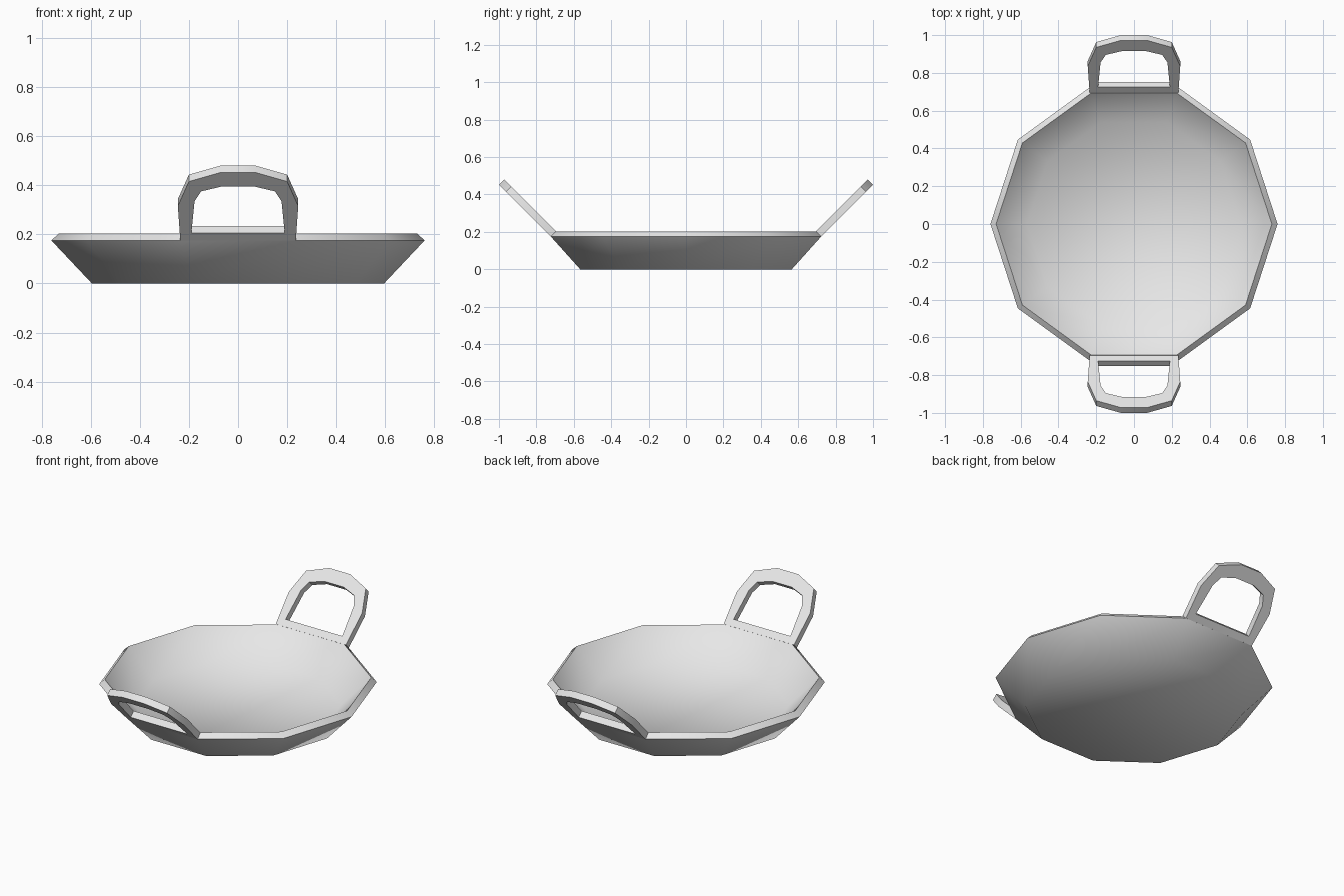
import bpy, bmesh, math

cube = bpy.data.objects.get("Cube")
if cube:
    bpy.data.objects.remove(cube, do_unlink=True)

metal = bpy.data.materials.new("plain_grey")
metal.use_nodes = True
metal.diffuse_color = (0.8, 0.8, 0.8, 1)
metal.node_tree.nodes["Principled BSDF"].inputs["Base Color"].default_value = (0.8, 0.8, 0.8, 1)


def finish(name, bm, angle):
    """Turn a bmesh into a shaded object."""
    bmesh.ops.recalc_face_normals(bm, faces=bm.faces)
    mesh = bpy.data.meshes.new(name)
    bm.to_mesh(mesh)
    bm.free()
    mesh.materials.append(metal)
    obj = bpy.data.objects.new(name, mesh)
    bpy.context.collection.objects.link(obj)
    bpy.ops.object.select_all(action='DESELECT')
    obj.select_set(True)
    bpy.context.view_layer.objects.active = obj
    bpy.ops.object.shade_smooth_by_angle(angle=math.radians(angle))


def bridge(bm, a, b):
    """Join two closed loops of vertices with quads."""
    n = len(a)
    for i in range(n):
        j = (i + 1) % n
        bm.faces.new((a[i], a[j], b[j], b[i]))


# Ten-sided bowl: base, outer rim, inner rim, inner floor
SIDES = 10
RIM_Z = 0.175
THICK = 0.028
bm = bmesh.new()
rings = []
for radius, z in [(0.595, 0), (0.76, RIM_Z), (0.73, RIM_Z + THICK), (0.566, 0.04)]:
    angles = [math.tau * i / SIDES for i in range(SIDES)]
    rings.append([bm.verts.new((radius * math.cos(a), radius * math.sin(a), z)) for a in angles])
for lower, upper in zip(rings, rings[1:]):
    bridge(bm, lower, upper)
bm.faces.new(rings[0])
bm.faces.new(rings[-1])
finish("pan_bowl", bm, 60)

# Loop handles: half outlines as (x, distance out along the sloping plane)
OUTER = [(0.235, 0), (0.245, 0.14), (0.20, 0.24), (0.07, 0.277)]
HOLE = [(0.19, 0.03), (0.177, 0.16), (0.15, 0.20), (0.065, 0.22)]
RIM_Y = 0.723


def handle(name, side):
    bm = bmesh.new()

    def loop(half, depth):
        outline = half + [(-x, s) for x, s in reversed(half)]
        return [bm.verts.new((x, side * (RIM_Y + s - depth), RIM_Z + s + depth)) for x, s in outline]

    loops = [loop(OUTER, 0), loop(OUTER, THICK), loop(HOLE, THICK), loop(HOLE, 0)]
    for i in range(4):
        bridge(bm, loops[i], loops[(i + 1) % 4])
    finish(name, bm, 30)


handle("front_handle", -1)
handle("back_handle", 1)
